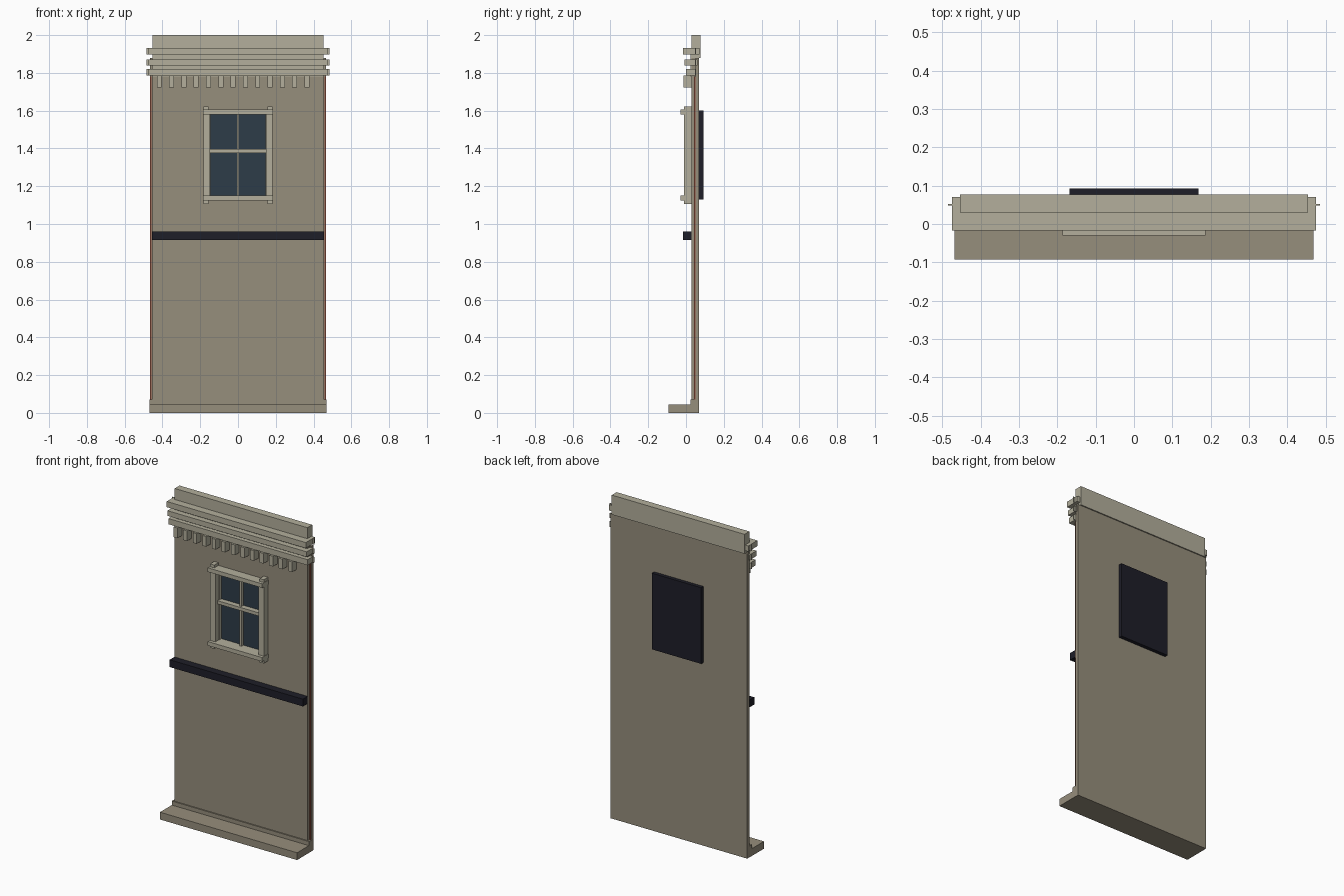
import bpy
import bmesh

cube = bpy.data.objects.get("Cube")
if cube:
    bpy.data.objects.remove(cube, do_unlink=True)


def srgb(*rgb):
    return tuple((c / 255 / 12.92) if c < 11 else ((c / 255 + 0.055) / 1.055) ** 2.4 for c in rgb) + (1.0,)


def material(name, *rgb):
    m = bpy.data.materials.new(name)
    m.use_nodes = True
    m.diffuse_color = srgb(*rgb)
    m.node_tree.nodes["Principled BSDF"].inputs["Base Color"].default_value = srgb(*rgb)
    return m


STONE = material("brown_stone", 150, 142, 124)
TRIM = material("pale_trim", 179, 175, 156)
NAVY = material("dark_navy", 30, 30, 40)
GLASS = material("blue_glass", 45, 60, 72)
BRICK = material("red_brick", 150, 84, 66)


def boxes(name, mat, *spans):
    """One object of boxes, each given as (x range, y range, z range)."""
    bm = bmesh.new()
    for span in spans:
        made = bmesh.ops.create_cube(bm, size=1)
        for v in made["verts"]:
            v.co = [lo + (c + 0.5) * (hi - lo) for c, (lo, hi) in zip(v.co, span)]
    mesh = bpy.data.meshes.new(name)
    bm.to_mesh(mesh)
    bm.free()
    mesh.materials.append(mat)
    ob = bpy.data.objects.new(name, mesh)
    bpy.context.collection.objects.link(ob)
    return ob


def wide(half):
    return (-half, half)


def mirrored(lo, hi):
    return [(lo, hi), (-hi, -lo)]


# Wall built around the window opening
HALF, OPEN = 0.455, 0.148
SILL, HEAD = 1.15, 1.58
WALL_Y = (0.03, 0.07)
boxes("wall", STONE,
      (wide(HALF), WALL_Y, (0, SILL)),
      (wide(HALF), WALL_Y, (HEAD, 1.88)),
      *[(x, WALL_Y, (SILL, HEAD)) for x in mirrored(OPEN, HALF)])

# Narrow party-wall edges
boxes("side_edge", STONE, *[(x, (0.05, 0.07), (0, 1.88)) for x in mirrored(HALF, 0.467)])
boxes("brick_edge", BRICK, *[(x, (0.043, 0.05), (0.07, 1.78)) for x in mirrored(0.457, 0.465)])

# Base slab and low plinth
boxes("base_slab", STONE, (wide(0.468), (-0.092, 0.053), (0, 0.045)))
boxes("plinth", STONE, (wide(0.468), (0.023, 0.053), (0, 0.07)))

# Dark band across the front
boxes("belt_band", NAVY, (wide(HALF), (-0.016, 0.03), (0.915, 0.96)))

# Parapet, frieze and stacked cornice mouldings
boxes("parapet", TRIM, (wide(0.453), (0.03, 0.077), (1.88, 2)))
boxes("frieze", TRIM, (wide(0.453), (0.025, 0.03), (1.78, 1.9)))
for i, (y, z) in enumerate([((0, 0.05), (1.785, 1.82)),
                            ((-0.009, 0.06), (1.84, 1.872)),
                            ((-0.017, 0.071), (1.897, 1.932))]):
    boxes(f"cornice_moulding_{i + 1}", TRIM, (wide(0.475), y, z))
    boxes(f"cornice_end_{i + 1}", TRIM,
          *[(x, (0.048, 0.052), z) for x in mirrored(0.47, 0.485)])

# Row of dentils under the cornice
boxes("dentils", TRIM,
      *[((-0.43 + i * 0.0652, -0.404 + i * 0.0652), (-0.013, 0.03), (1.722, 1.785))
        for i in range(13)])

# Window surround
boxes("window_jambs", TRIM,
      *[(x, (-0.01, 0.03), (1.13, 1.6)) for x in mirrored(OPEN, 0.183)])
boxes("window_corner_blocks", TRIM,
      *[(x, (-0.01, 0.03), z) for x in mirrored(0.155, 0.183)
        for z in ((1.105, 1.13), (1.6, 1.622))])
boxes("window_head", TRIM, (wide(0.186), (-0.03, 0.06), (HEAD, 1.605)))
boxes("window_sill", TRIM, (wide(0.186), (-0.03, 0.06), (1.125, SILL)))
boxes("window_reveal", TRIM,
      *[(x, (0.025, 0.06), (SILL, HEAD)) for x in mirrored(0.145, 0.15)])

# Glazing bars and panes
boxes("glazing_bar_upright", TRIM, (wide(0.006), (0.025, 0.045), (SILL, HEAD)))
boxes("glazing_bar_cross", TRIM, (wide(OPEN), (0.012, 0.045), (1.376, 1.396)))
boxes("window_glass", GLASS, (wide(OPEN), (0.045, 0.05), (SILL, HEAD)))

# Dark panel closing the window behind
boxes("back_panel", NAVY, (wide(0.168), (0.068, 0.092), (1.13, 1.6)))
